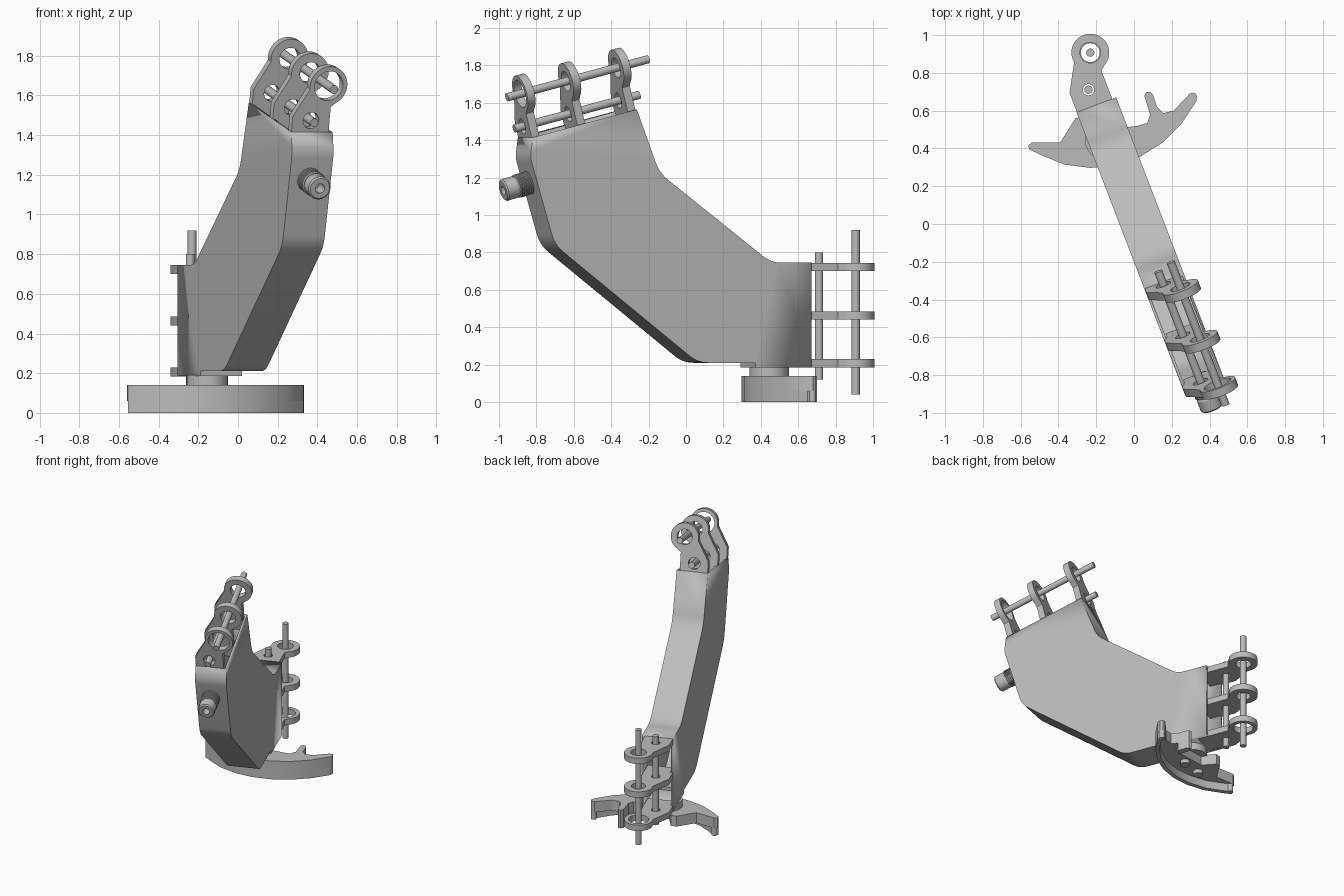
import bpy, bmesh, math
from mathutils import Matrix, Vector

if "Cube" in bpy.data.objects:
    bpy.data.objects.remove(bpy.data.objects["Cube"])

GREY = bpy.data.materials.new("plain_grey")
GREY.use_nodes = True
GREY.diffuse_color = (0.5, 0.5, 0.5, 1)
GREY.node_tree.nodes["Principled BSDF"].inputs["Base Color"].default_value = (0.5, 0.5, 0.5, 1)

# Arm frame: side is across the arm, back is along it on the ground
TURN = math.radians(21)
SIDE = Vector((math.cos(TURN), math.sin(TURN), 0))
BACK = Vector((-math.sin(TURN), math.cos(TURN), 0))
UP = Vector((0, 0, 1))


def frame(x, y, z, origin):
    m = Matrix((x, y, z)).transposed().to_4x4()
    m.translation = origin
    return m


def finish(name, mesh, matrix):
    mesh.transform(matrix)
    mesh.materials.clear()
    mesh.materials.append(GREY)
    obj = bpy.data.objects.new(name, mesh)
    bpy.context.collection.objects.link(obj)
    bpy.ops.object.select_all(action='DESELECT')
    obj.select_set(True)
    bpy.context.view_layer.objects.active = obj
    bpy.ops.object.shade_smooth_by_angle(angle=math.radians(30))
    return obj


def arc(cx, cy, r, start=0, end=360, steps=32):
    angles = [math.radians(start + (end - start) * i / steps) for i in range(steps + (end - start < 360))]
    return [(cx + r * math.cos(a), cy + r * math.sin(a)) for a in angles]


def rounded(points):
    """Points are (x, y, cut); a cut above zero rounds that corner."""
    out = []
    for i, (x, y, cut) in enumerate(points):
        p = Vector((x, y))
        if not cut:
            out.append((x, y))
            continue
        a = p + (Vector(points[i - 1][:2]) - p).normalized() * cut
        b = p + (Vector(points[(i + 1) % len(points)][:2]) - p).normalized() * cut
        for k in range(7):
            t = k / 6
            out.append(tuple(a * (1 - t) ** 2 + p * 2 * t * (1 - t) + b * t * t))
    return out


def plate(name, outlines, low, high, matrix):
    """Filled outline with holes, extruded between two heights."""
    curve = bpy.data.curves.new(name + "_outline", 'CURVE')
    curve.dimensions = '2D'
    curve.fill_mode = 'BOTH'
    curve.extrude = (high - low) / 2
    for pts in outlines:
        spline = curve.splines.new('POLY')
        spline.points.add(len(pts) - 1)
        for sp, (x, y) in zip(spline.points, pts):
            sp.co = (x, y, 0, 1)
        spline.use_cyclic_u = True
    temp = bpy.data.objects.new(name + "_outline", curve)
    bpy.context.collection.objects.link(temp)
    graph = bpy.context.evaluated_depsgraph_get()
    mesh = bpy.data.meshes.new_from_object(temp.evaluated_get(graph))
    bpy.data.objects.remove(temp)
    bm = bmesh.new()
    bm.from_mesh(mesh)
    bmesh.ops.remove_doubles(bm, verts=bm.verts, dist=0.0001)
    bmesh.ops.recalc_face_normals(bm, faces=bm.faces)
    bm.to_mesh(mesh)
    bm.free()
    return finish(name, mesh, matrix @ Matrix.Translation((0, 0, (low + high) / 2)))


def lathe(name, profile, matrix, steps=24):
    """Revolve (radius, height) points about the local z axis."""
    bm = bmesh.new()
    verts = [bm.verts.new((r, 0, z)) for r, z in profile]
    edges = [bm.edges.new(pair) for pair in zip(verts, verts[1:])]
    bmesh.ops.spin(bm, geom=verts + edges, cent=(0, 0, 0), axis=(0, 0, 1),
                   angle=math.tau, steps=steps, use_duplicate=False)
    bmesh.ops.remove_doubles(bm, verts=bm.verts, dist=0.0001)
    bmesh.ops.recalc_face_normals(bm, faces=bm.faces)
    mesh = bpy.data.meshes.new(name)
    bm.to_mesh(mesh)
    bm.free()
    return finish(name, mesh, matrix)


def pin(name, x, y, r, low, high, matrix):
    return lathe(name, [(0, low), (r, low), (r, high), (0, high)],
                 matrix @ Matrix.Translation((x, y, 0)))


# Hollow bent housing, open at its rear and upper ends
profile = rounded([
    (0.66, 0.185, 0), (0.66, 0.745, 0), (0.43, 0.745, 0.06), (-0.21, 1.225, 0.06),
    (-0.34, 1.565, 0), (-0.935, 1.415, 0), (-0.95, 1.31, 0.03), (-0.81, 0.84, 0.06),
    (0.01, 0.21, 0.06), (0.34, 0.21, 0), (0.34, 0.185, 0)])
open_starts = [(0.66, 0.185), (-0.34, 1.565)]
bm = bmesh.new()
near = [bm.verts.new((u, z, -0.072)) for u, z in profile]
far = [bm.verts.new((u, z, 0.152)) for u, z in profile]
bm.faces.new(near)
bm.faces.new(far[::-1])
for i, point in enumerate(profile):
    j = (i + 1) % len(profile)
    if point not in open_starts:
        bm.faces.new((near[i], far[i], far[j], near[j]))
bmesh.ops.recalc_face_normals(bm, faces=bm.faces)
housing_mesh = bpy.data.meshes.new("housing")
bm.to_mesh(housing_mesh)
bm.free()
housing = finish("housing", housing_mesh, frame(BACK, UP, SIDE, (0, 0, 0)))
wall = housing.modifiers.new("wall", 'SOLIDIFY')
wall.thickness = 0.02
wall.offset = -1

# Hinge lugs and their pins at both ends
lug = [(-0.052, -0.08), (0.13, -0.08), (0.13, 0.16)] + arc(0.109, 0.27, 0.1, -62, 190) + [(-0.07, 0.11), (-0.07, 0.0), (-0.052, 0.0)]
rear = frame(SIDE, BACK, UP, BACK * 0.66)
slope = math.atan2(0.15, 0.595)
axis = BACK * math.cos(slope) + UP * math.sin(slope)
rise = UP * math.cos(slope) - BACK * math.sin(slope)
upper = frame(SIDE, rise, -axis, BACK * -0.34 + UP * 1.565 - rise * 0.03)
half = 0.0225

for label, level, hole in (("bottom", 0.207, 0.07), ("middle", 0.463, 0.05), ("top", 0.722, 0.055)):
    plate("rear_lug_" + label, [lug, arc(0.109, 0.27, hole), arc(0.03, 0.09, 0.03)],
          level - half, level + half, rear)
for label, level, hole in (("back", 0.023, 0.055), ("middle", 0.32, 0.055), ("front", 0.59, 0.076)):
    plate("upper_lug_" + label, [lug, arc(0.109, 0.27, hole), arc(0.03, 0.09, 0.042)],
          level - half, level + half, upper)

pin("rear_main_pin", 0.109, 0.27, 0.022, 0.04, 0.92, rear)
pin("rear_small_pin", 0.03, 0.09, 0.022, 0.12, 0.80, rear)
pin("upper_main_pin", 0.109, 0.27, 0.022, -0.145, 0.69, upper)
pin("upper_small_pin", 0.03, 0.09, 0.022, -0.077, 0.66, upper)

# Threaded connector on the front face
tilt = math.radians(16)
out = -BACK * math.cos(tilt) - UP * math.sin(tilt)
lift = UP * math.cos(tilt) - BACK * math.sin(tilt)
thread = [(0, -0.02), (0.05, -0.02), (0.05, 0.02)]
for i in range(6):
    z = 0.025 + i * 0.013
    thread += [(0.064, z), (0.064, z + 0.006), (0.055, z + 0.008), (0.055, z + 0.012)]
thread += [(0.06, 0.11), (0.06, 0.17), (0.052, 0.178), (0.025, 0.178), (0.025, 0.10), (0, 0.10)]
lathe("front_connector", thread, frame(SIDE, lift, out, SIDE * 0.035 + BACK * -0.89 + UP * 1.18))

# Crescent foot: a top plate with a deep rim along its outer curve
ground = Matrix.Identity(4)
outer = [(0.33, 0.65), (0.25, 0.53), (0.15, 0.43), (0.03, 0.355), (-0.1, 0.31),
         (-0.23, 0.297), (-0.37, 0.315), (-0.48, 0.36), (-0.555, 0.395)]
inner = [(-0.56, 0.415), (-0.54, 0.432), (-0.39, 0.432), (-0.31, 0.56), (-0.27, 0.57),
         (-0.2, 0.49), (0.02, 0.52), (0.07, 0.535), (0.085, 0.58), (0.055, 0.68),
         (0.065, 0.7), (0.085, 0.7), (0.1, 0.685), (0.122, 0.62), (0.155, 0.587),
         (0.21, 0.6), (0.295, 0.69), (0.32, 0.695), (0.333, 0.68)]
plate("foot_plate", [outer + inner], 0.06, 0.14, ground)
rim_inner = [(x * 0.97 - 0.003, y + 0.032) for x, y in reversed(outer)]
plate("foot_rim", [outer + rim_inner], 0, 0.139, ground)
for label, x, y in (("right", -0.53, 0.412), ("left", 0.312, 0.675)):
    pin("foot_tip_" + label, x, y, 0.02, 0, 0.138, ground)
plate("foot_prong", [inner[8:14]], 0, 0.139, ground)

# Boss joining the foot to the housing
pin("foot_boss", -0.155, 0.445, 0.105, 0.13, 0.19, ground)
for label, x, y in (("right", -0.24, 0.41), ("left", -0.08, 0.46)):
    pin("foot_screw_" + label, x, y, 0.035, 0.03, 0.1, ground)
